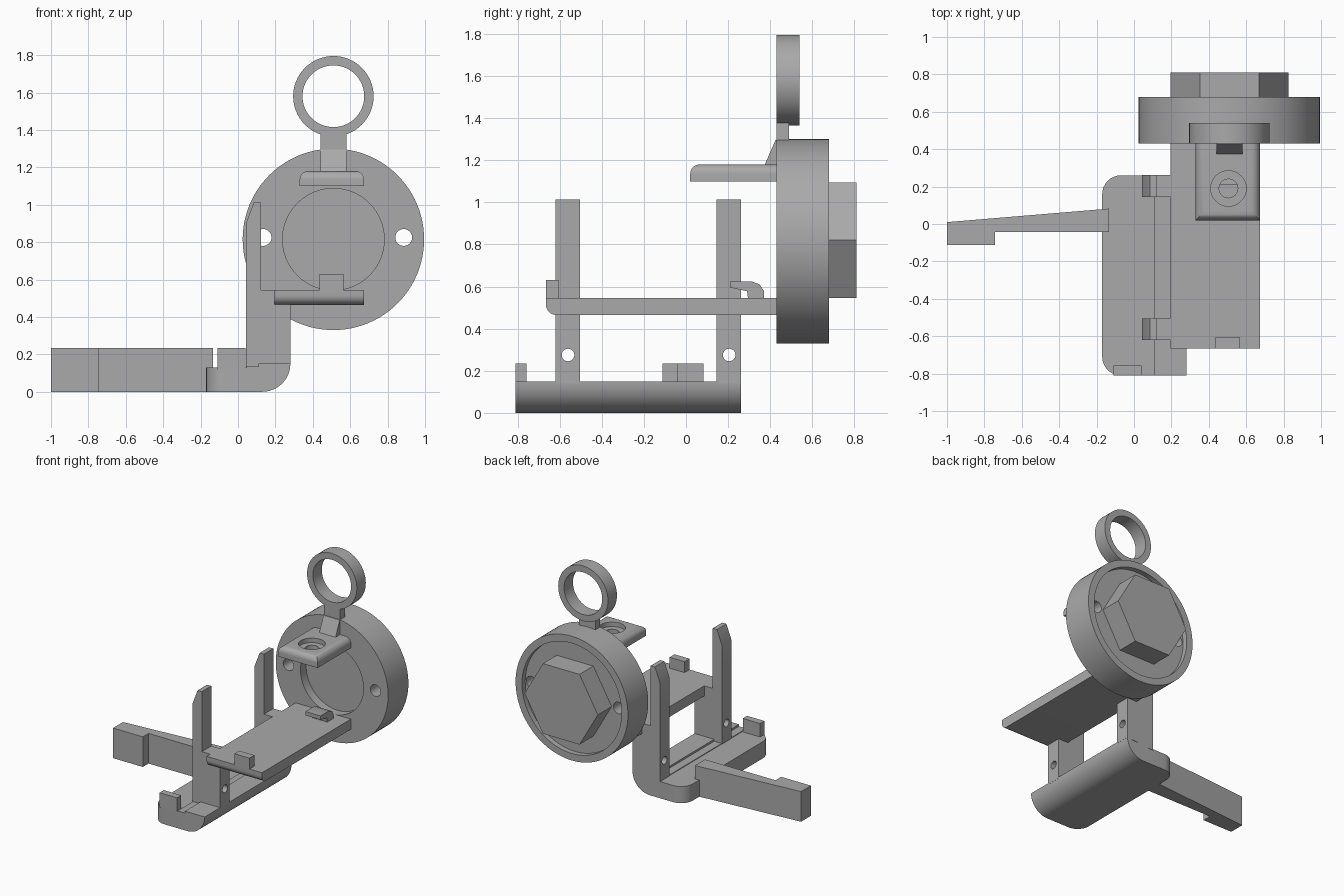
import bpy, bmesh
from math import sin, cos, pi, radians
from mathutils import Vector

if "Cube" in bpy.data.objects:
    bpy.data.objects.remove(bpy.data.objects["Cube"])

grey = bpy.data.materials.new("plain grey")
grey.use_nodes = True
grey.diffuse_color = (0.4, 0.4, 0.4, 1)
grey.node_tree.nodes["Principled BSDF"].inputs["Base Color"].default_value = (0.4, 0.4, 0.4, 1)


def prism(name, pts, axis, lo, hi, round_edge=None, radius=0.05):
    """Extrude a profile along an axis; round the edges whose two ends pass round_edge."""
    def place(a, b, t):
        return {"x": (t, a, b), "y": (a, t, b), "z": (a, b, t)}[axis]
    bm = bmesh.new()
    face = bm.faces.new([bm.verts.new(place(a, b, lo)) for a, b in pts])
    grown = bmesh.ops.extrude_face_region(bm, geom=[face])["geom"]
    move = Vector(place(0, 0, hi - lo))
    bmesh.ops.translate(bm, vec=move, verts=[g for g in grown if isinstance(g, bmesh.types.BMVert)])
    bmesh.ops.recalc_face_normals(bm, faces=bm.faces)
    if round_edge:
        edges = [e for e in bm.edges if round_edge(e.verts[0].co, e.verts[1].co)]
        bmesh.ops.bevel(bm, geom=edges, offset=radius, segments=8, profile=0.5, affect="EDGES")
    mesh = bpy.data.meshes.new(name)
    bm.to_mesh(mesh)
    bm.free()
    mesh.materials.append(grey)
    ob = bpy.data.objects.new(name, mesh)
    bpy.context.collection.objects.link(ob)
    return ob


def box(name, x, y, z, **kw):
    return prism(name, [(x[0], y[0]), (x[1], y[0]), (x[1], y[1]), (x[0], y[1])], "z", *z, **kw)


def arc(a, b, r, start=0, end=360, n=64):
    full = end - start == 360
    steps = n if full else n + 1
    angles = [radians(start + (end - start) * i / n) for i in range(steps)]
    return [(a + r * cos(t), b + r * sin(t)) for t in angles]


def cut(ob, *cutters):
    for c in cutters:
        c.hide_render = True
        mod = ob.modifiers.new("cut", "BOOLEAN")
        mod.operation, mod.solver, mod.object = "DIFFERENCE", "EXACT", c
        bpy.context.view_layer.objects.active = ob
        bpy.ops.object.modifier_apply(modifier=mod.name)
        bpy.data.objects.remove(c)
    return ob


cx, cz = 0.51, 0.815

# Round housing with front pocket, back recess and two through holes
housing = prism("round_housing", arc(cx, cz, 0.485, n=96), "y", 0.43, 0.68)
cut(housing,
    prism("front_pocket", arc(cx, cz, 0.272), "y", 0.3, 0.5),
    prism("back_recess", arc(cx, cz, 0.43, n=96), "y", 0.64, 0.8),
    *[prism("hole", arc(cx + s * 0.376, cz + 0.01, 0.045, n=32), "y", 0.3, 0.8) for s in (-1, 1)])
prism("hex_boss", arc(cx, cz + 0.005, 0.316, n=6), "y", 0.62, 0.81)

# Hanging ring, its stem and the sloped brace below
ring = prism("hanging_ring", arc(cx, 1.58, 0.215), "y", 0.43, 0.54)
cut(ring, prism("ring_hole", arc(cx, 1.58, 0.165), "y", 0.3, 0.7))
box("ring_stem", (0.44, 0.58), (0.43, 0.49), (1.26, 1.385))
prism("stem_brace", [(0.37, 1.17), (0.45, 1.17), (0.45, 1.3), (0.425, 1.295)], "x", 0.44, 0.58)

# Upper shelf with rounded top edges and a countersunk hole
shelf = box("upper_shelf", (0.33, 0.673), (0.02, 0.44), (1.1, 1.18), radius=0.045,
            round_edge=lambda a, b: min(a.z, b.z) > 1.17 and min(a.y, b.y) < 0.4)
cut(shelf, prism("screw_hole", arc(0.505, 0.19, 0.05, n=32), "z", 1, 1.3),
    prism("screw_head", arc(0.505, 0.19, 0.095, n=32), "z", 1.145, 1.3))

# Long sliding plate with end stop and hooked latch
box("long_plate", (0.195, 0.673), (-0.665, 0.44), (0.465, 0.545),
    round_edge=lambda a, b: max(a.z, b.z) < 0.5 and max(a.y, b.y) < -0.6)
box("plate_stop", (0.435, 0.565), (-0.665, -0.605), (0.53, 0.63))
prism("plate_latch", [(0.21, 0.625), (0.31, 0.625), (0.35, 0.61), (0.37, 0.58), (0.37, 0.54),
                      (0.295, 0.54), (0.29, 0.578), (0.21, 0.595)], "x", 0.435, 0.565)

# Base tray with a curved lower edge and rounded outer corners
tray = [(-0.17, 0)] + arc(0.13, 0.15, 0.15, -90, 0, 12) + [
    (0.11, 0.15), (0.11, 0.135), (0.045, 0.135), (0.045, 0.13), (-0.17, 0.13)]
prism("base_tray", tray, "y", -0.81, 0.26, radius=0.1,
      round_edge=lambda a, b: max(a.x, b.x) < -0.16 and abs(a.z - b.z) > 0.1)
box("tray_end_tab", (-0.11, 0.04), (-0.81, -0.757), (0.12, 0.235))

# Two stepped uprights with cross holes
for name, y in (("front_upright", -0.56), ("back_upright", 0.205)):
    post = prism(name, [(0.042, 0.12), (0.28, 0.14), (0.28, 0.545), (0.122, 0.545),
                        (0.122, 1.013), (0.085, 1.013), (0.042, 0.9)], "y", y - 0.06, y + 0.056)
    cut(post, prism("pin_hole", arc(y, 0.275, 0.03, n=24), "x", -0.1, 0.5))

# Tapered side arm with a hooked end
prism("side_arm", [(-1, 0.01), (-0.135, 0.082), (-0.135, -0.042), (-0.743, -0.042),
                   (-0.743, -0.112), (-1, -0.112)], "z", 0, 0.235)

# Smooth the curved surfaces, keep hard edges
bpy.ops.object.select_all(action="DESELECT")
for ob in bpy.context.collection.objects:
    if ob.type == "MESH":
        ob.select_set(True)
        bpy.context.view_layer.objects.active = ob
bpy.ops.object.shade_smooth_by_angle(angle=radians(30))
